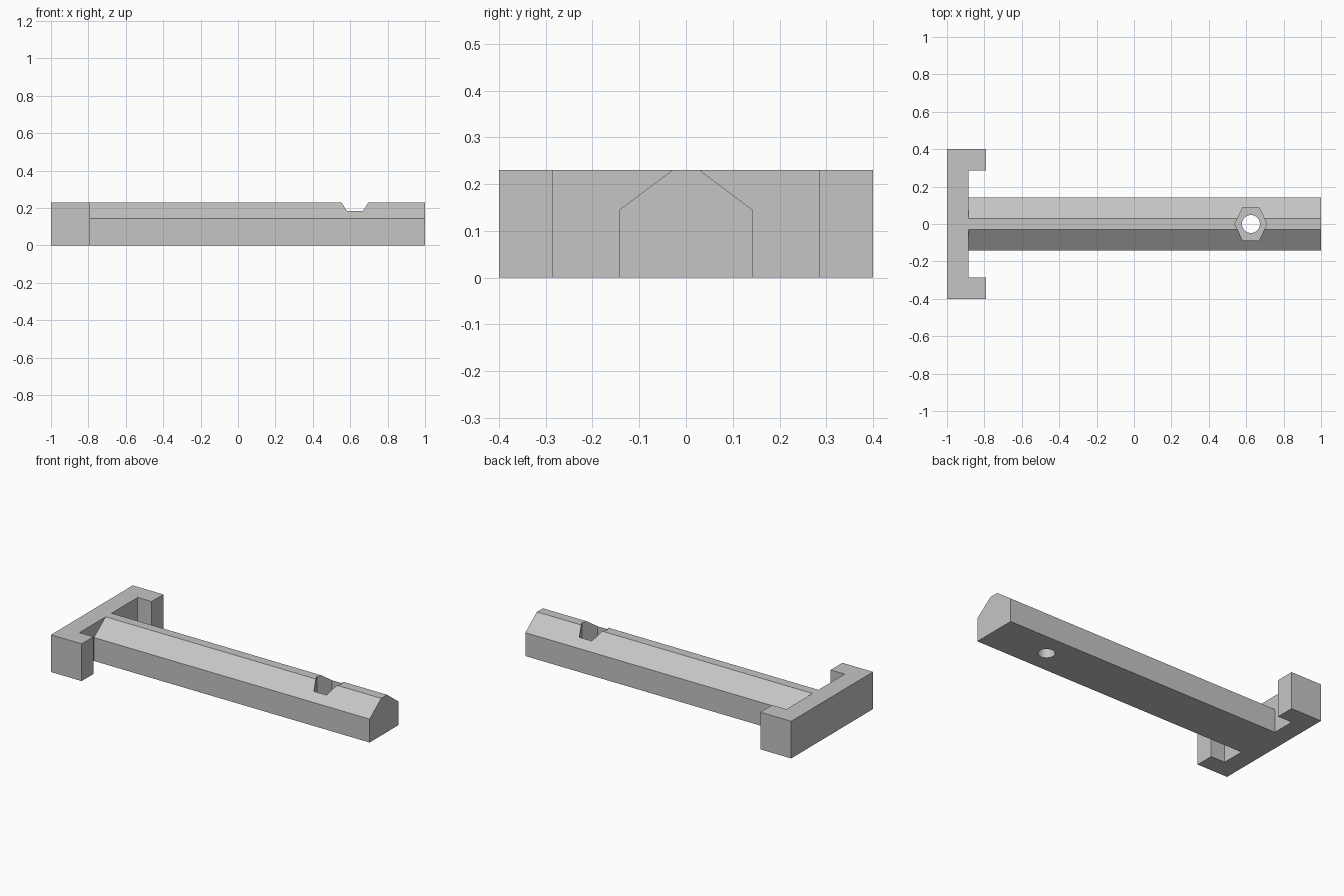
import bpy, bmesh, math
from mathutils import Vector

if "Cube" in bpy.data.objects:
    bpy.data.objects.remove(bpy.data.objects["Cube"], do_unlink=True)

grey = bpy.data.materials.new("plain_grey")
grey.use_nodes = True
grey.diffuse_color = (0.56, 0.56, 0.56, 1)
grey.node_tree.nodes["Principled BSDF"].inputs["Base Color"].default_value = (0.56, 0.56, 0.56, 1)

HEIGHT = 0.23


def prism(name, points, offset):
    """Closed solid made by sweeping a flat outline along an offset."""
    bm = bmesh.new()
    face = bm.faces.new([bm.verts.new(p) for p in points])
    swept = bmesh.ops.extrude_face_region(bm, geom=[face])["geom"]
    verts = [v for v in swept if isinstance(v, bmesh.types.BMVert)]
    bmesh.ops.translate(bm, verts=verts, vec=Vector(offset))
    bmesh.ops.recalc_face_normals(bm, faces=bm.faces)
    mesh = bpy.data.meshes.new(name)
    bm.to_mesh(mesh)
    bm.free()
    mesh.materials.append(grey)
    obj = bpy.data.objects.new(name, mesh)
    bpy.context.collection.objects.link(obj)
    return obj


def ring(sides, rx, ry, x, z):
    steps = [math.tau * i / sides for i in range(sides)]
    return [(x + rx * math.cos(a), ry * math.sin(a), z) for a in steps]


def combine(target, tool, operation):
    mod = target.modifiers.new(operation, "BOOLEAN")
    mod.operation, mod.solver, mod.object = operation, "EXACT", tool
    bpy.context.view_layer.update()
    evaluated = target.evaluated_get(bpy.context.evaluated_depsgraph_get())
    mesh = bpy.data.meshes.new_from_object(evaluated)
    target.modifiers.clear()
    target.data = mesh
    bpy.data.objects.remove(tool, do_unlink=True)


# C-shaped end bracket
half = [(-1, 0.4), (-0.79, 0.4), (-0.79, 0.285), (-0.886, 0.285)]
outline = half + [(x, -y) for x, y in reversed(half)]
bracket = prism("arm_with_bracket", [(x, y, 0) for x, y in outline], (0, 0, HEIGHT))

# long arm with a chamfered top
side = [(0.142, 0), (0.142, 0.145), (0.029, HEIGHT)]
section = side + [(-y, z) for y, z in reversed(side)]
arm = prism("arm", [(-0.94, y, z) for y, z in section], (1.94, 0, 0))
combine(bracket, arm, "UNION")

# nut pocket and bolt hole
pocket = prism("nut_pocket", ring(6, 0.086, 0.103, 0.625, 0.08), (0, 0, 0.3))
combine(bracket, pocket, "DIFFERENCE")
hole = prism("bolt_hole", ring(32, 0.048, 0.048, 0.625, -0.1), (0, 0, 0.5))
combine(bracket, hole, "DIFFERENCE")
